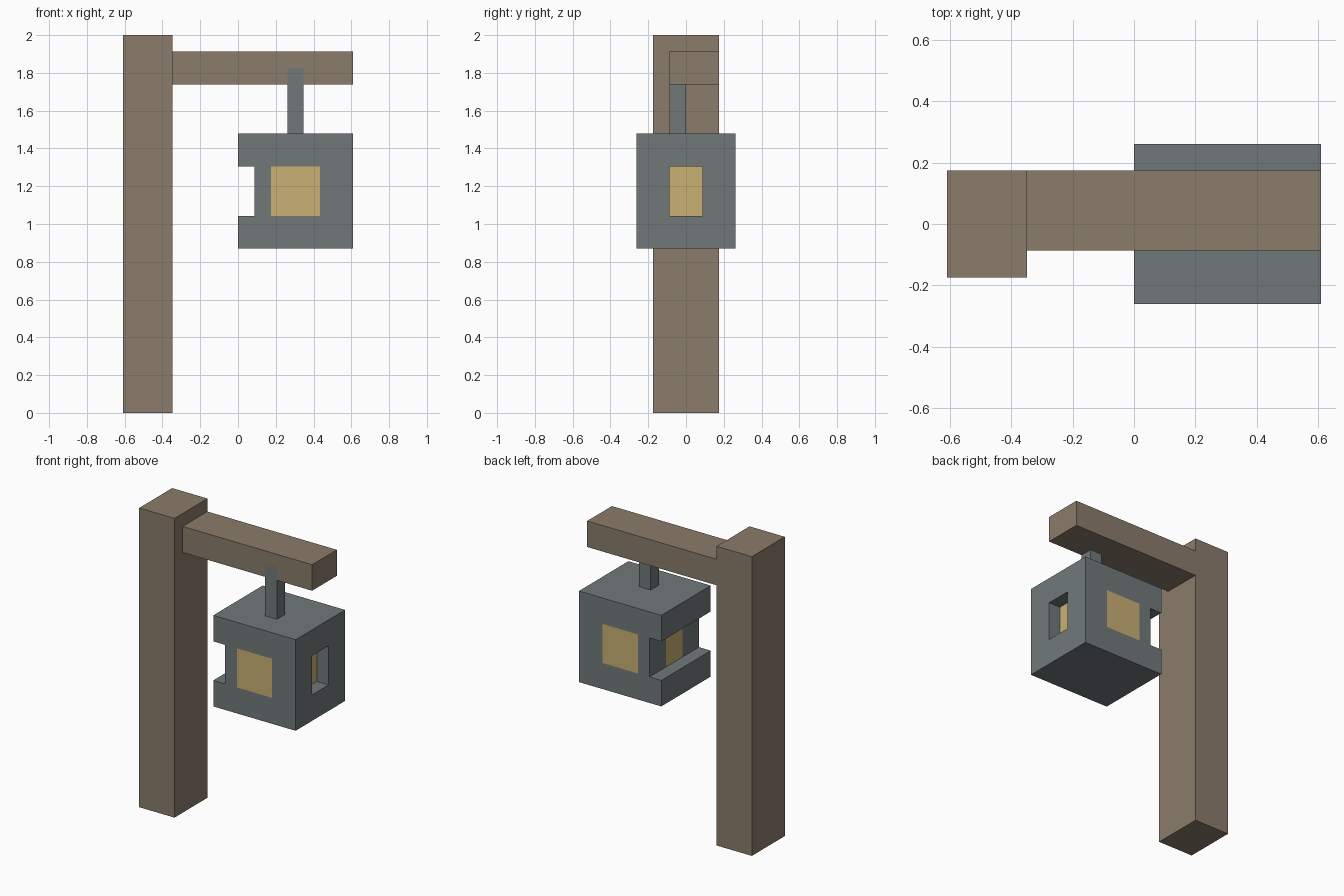
import bpy
import bmesh
from mathutils import Vector

if "Cube" in bpy.data.objects:
    bpy.data.objects.remove(bpy.data.objects["Cube"], do_unlink=True)

U = 2 / 23  # one building-block unit; the post is 23 units tall


def material(name, srgb):
    colour = [((c / 255 + 0.055) / 1.055) ** 2.4 for c in srgb] + [1]
    mat = bpy.data.materials.new(name)
    mat.use_nodes = True
    mat.diffuse_color = colour
    mat.node_tree.nodes["Principled BSDF"].inputs["Base Color"].default_value = colour
    return mat


wood = material("weathered wood", (139, 124, 107))
iron = material("grey iron", (113, 121, 121))
glow = material("warm light", (201, 177, 116))


def box(name, low, high, mat):
    """Box between two corners given in units."""
    low, high = Vector(low) * U, Vector(high) * U
    bm = bmesh.new()
    bmesh.ops.create_cube(bm, size=1)
    for v in bm.verts:
        v.co = [(a + b) / 2 + c * (b - a) for a, b, c in zip(low, high, v.co)]
    mesh = bpy.data.meshes.new(name)
    bm.to_mesh(mesh)
    bm.free()
    mesh.materials.append(mat)
    obj = bpy.data.objects.new(name, mesh)
    bpy.context.collection.objects.link(obj)
    return obj


def carve(obj, low, high):
    """Cut a box-shaped opening and discard the cutter."""
    cutter = box("cutter", low, high, obj.data.materials[0])
    cutter.hide_render = True
    mod = obj.modifiers.new("opening", "BOOLEAN")
    mod.operation, mod.solver, mod.object = "DIFFERENCE", "EXACT", cutter
    bpy.context.view_layer.objects.active = obj
    bpy.ops.object.modifier_apply(modifier=mod.name)
    bpy.data.objects.remove(cutter, do_unlink=True)


# Post and arm, the arm notched for the hanger
box("post", (-7, -2, 0), (-4, 2, 23), wood)
arm = box("arm", (-4, -1, 20), (7, 2, 22), wood)
carve(arm, (3, -2, 19), (4, 0, 21))
box("hanger", (3, -1, 17), (4, 0, 21), iron)

# Lantern housing: side notch, lengthwise window, front-to-back window
housing = box("lantern_housing", (0, -3, 10), (7, 3, 17), iron)
carve(housing, (-1, -4, 12), (1, 4, 15))
carve(housing, (0, -1, 12), (8, 1, 15))
carve(housing, (2, -4, 12), (5, 4, 15))

# Light filling the windows, set back on the +x side
box("light_core", (1, -1, 12), (6, 1, 15), glow)
box("front_pane", (2, -3, 12), (5, -1, 15), glow)
box("back_pane", (2, 1, 12), (5, 3, 15), glow)
